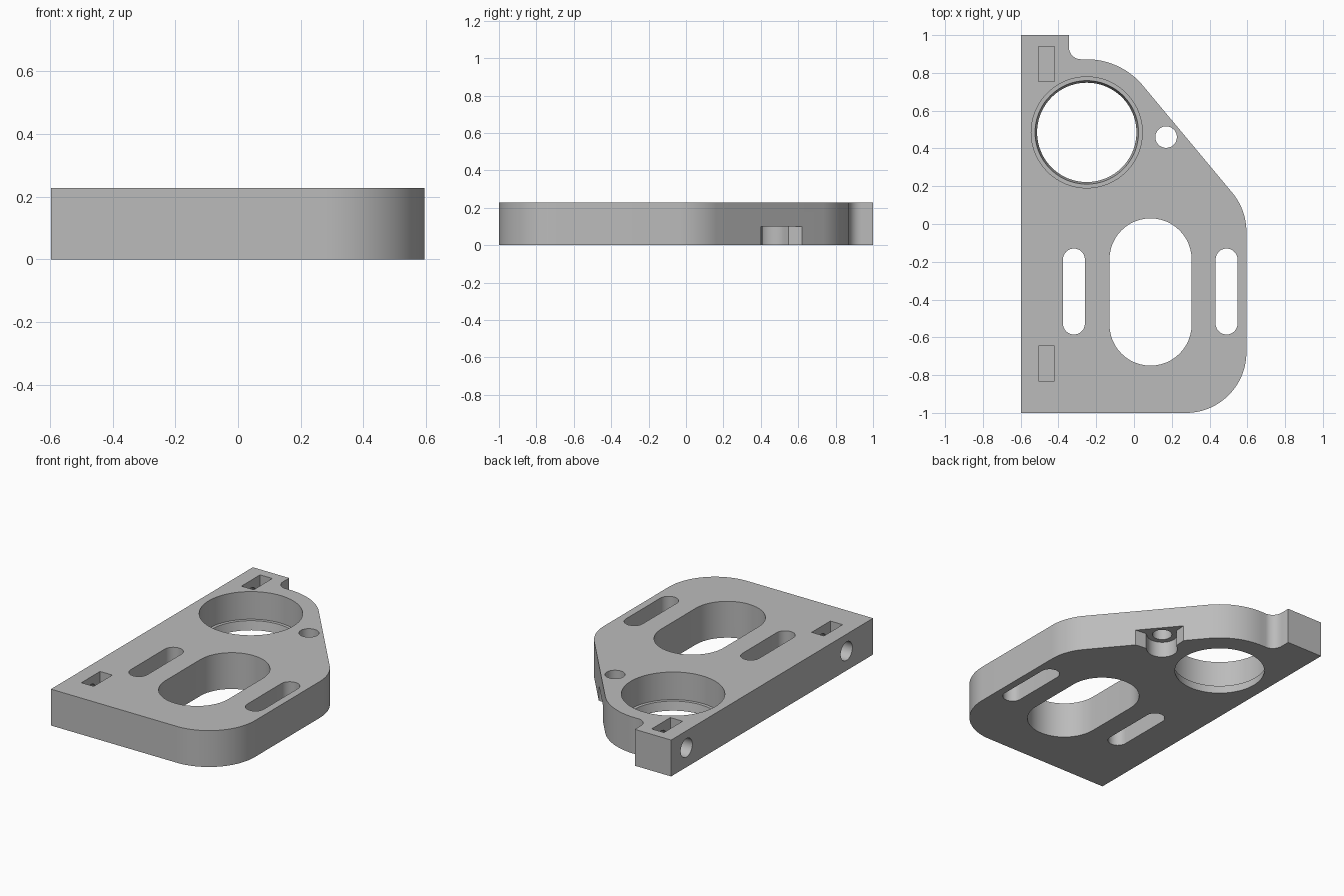
import bpy, bmesh, math
from mathutils import Vector, Matrix

old = bpy.data.objects.get("Cube")
if old:
    bpy.data.objects.remove(old, do_unlink=True)

HEIGHT = 0.228
SLANT = math.degrees(math.atan2(0.637, 0.77))  # outward direction of the sloping edge

grey = bpy.data.materials.new("light_grey")
grey.use_nodes = True
grey.diffuse_color = (0.5, 0.5, 0.5, 1)
grey.node_tree.nodes["Principled BSDF"].inputs["Base Color"].default_value = (0.5, 0.5, 0.5, 1)


def arc(cx, cy, r, start, end, steps=24):
    angles = [math.radians(start + (end - start) * i / steps) for i in range(steps + 1)]
    return [(cx + r * math.cos(a), cy + r * math.sin(a)) for a in angles]


def finish(name, bm):
    bmesh.ops.recalc_face_normals(bm, faces=bm.faces)
    mesh = bpy.data.meshes.new(name)
    bm.to_mesh(mesh)
    bm.free()
    mesh.materials.append(grey)
    obj = bpy.data.objects.new(name, mesh)
    bpy.context.collection.objects.link(obj)
    return obj


def prism(name, outline, z0, z1):
    bm = bmesh.new()
    face = bm.faces.new([bm.verts.new((x, y, z0)) for x, y in outline])
    top = bmesh.ops.extrude_face_region(bm, geom=[face])["geom"]
    verts = [v for v in top if isinstance(v, bmesh.types.BMVert)]
    bmesh.ops.translate(bm, verts=verts, vec=(0, 0, z1 - z0))
    return finish(name, bm)


def slot(name, x, y0, y1, r):
    outline = arc(x, y1 - r, r, 0, 180) + arc(x, y0 + r, r, 180, 360)
    return prism(name, outline, -0.1, 0.4)


def cone(name, r_low, r_high, z0, z1, matrix, segments=96):
    bm = bmesh.new()
    place = matrix @ Matrix.Translation((0, 0, (z0 + z1) / 2))
    bmesh.ops.create_cone(bm, cap_ends=True, segments=segments, radius1=r_low,
                          radius2=r_high, depth=z1 - z0, matrix=place)
    return finish(name, bm)


# Plate outline, with rounded corners, sloping edge and stepped tab
outline = [(-0.597, -1)]
outline += arc(0.275, -0.68, 0.32, -90, 0)
outline += arc(0.275, -0.04, 0.32, 0, SLANT)
outline += arc(-0.25, 0.485, 0.387, SLANT, 90)
outline += arc(-0.28, 0.937, 0.065, 270, 180, 12)
outline += [(-0.345, 1), (-0.597, 1)]
plate = prism("mounting_plate", outline, 0, HEIGHT)

# Long through slots
cutters = [
    slot("centre_opening", 0.0875, -0.75, 0.03, 0.2175),
    slot("right_slot", -0.318, -0.585, -0.13, 0.058),
    slot("left_slot", 0.49, -0.585, -0.13, 0.058),
]

# Stepped bearing seat with a slightly tapered lip
seat = Matrix.Translation((-0.25, 0.485, 0))
cutters.append(cone("seat_bore", 0.294, 0.294, 0.055, 0.4, seat))
cutters.append(cone("seat_lip", 0.261, 0.276, -0.01, 0.065, seat))

# Small screw hole with a flared pocket underneath, open to the sloping edge
hole = Matrix.Translation((0.17, 0.46, 0))
cutters.append(cone("screw_hole", 0.057, 0.057, -0.1, 0.4, hole, 48))
local = arc(0, 0, 0.09, 90, 270) + [(0.03, -0.09), (0.086, -0.15), (0.13, -0.15),
                                    (0.13, 0.15), (0.086, 0.15), (0.03, 0.09)]
turn = Matrix.Rotation(math.radians(SLANT), 4, 'Z')
pocket = [(hole @ turn @ Vector((x, y, 0))).to_2d() for x, y in local]
cutters.append(prism("screw_pocket", pocket, -0.1, 0.1))

# Nut pockets and the side bolt holes that meet them
for y in (0.8475, -0.7375):
    box = [(-0.505, y - 0.0925), (-0.42, y - 0.0925), (-0.42, y + 0.0925), (-0.505, y + 0.0925)]
    cutters.append(prism("nut_pocket", box, 0.03, 0.4))
    side = Matrix.Translation((-0.6, y, 0.122)) @ Matrix.Rotation(math.pi / 2, 4, 'Y')
    cutters.append(cone("bolt_hole", 0.058, 0.058, -0.1, 0.22, side, 48))

# Cut everything out of the plate
bpy.context.view_layer.objects.active = plate
for cutter in cutters:
    mod = plate.modifiers.new(cutter.name, 'BOOLEAN')
    mod.operation = 'DIFFERENCE'
    mod.solver = 'EXACT'
    mod.object = cutter
    bpy.ops.object.modifier_apply(modifier=mod.name)
    bpy.data.objects.remove(cutter, do_unlink=True)

# Smooth curved walls, crisp edges
bpy.ops.object.select_all(action='DESELECT')
plate.select_set(True)
bpy.ops.object.shade_smooth_by_angle(angle=math.radians(30))
